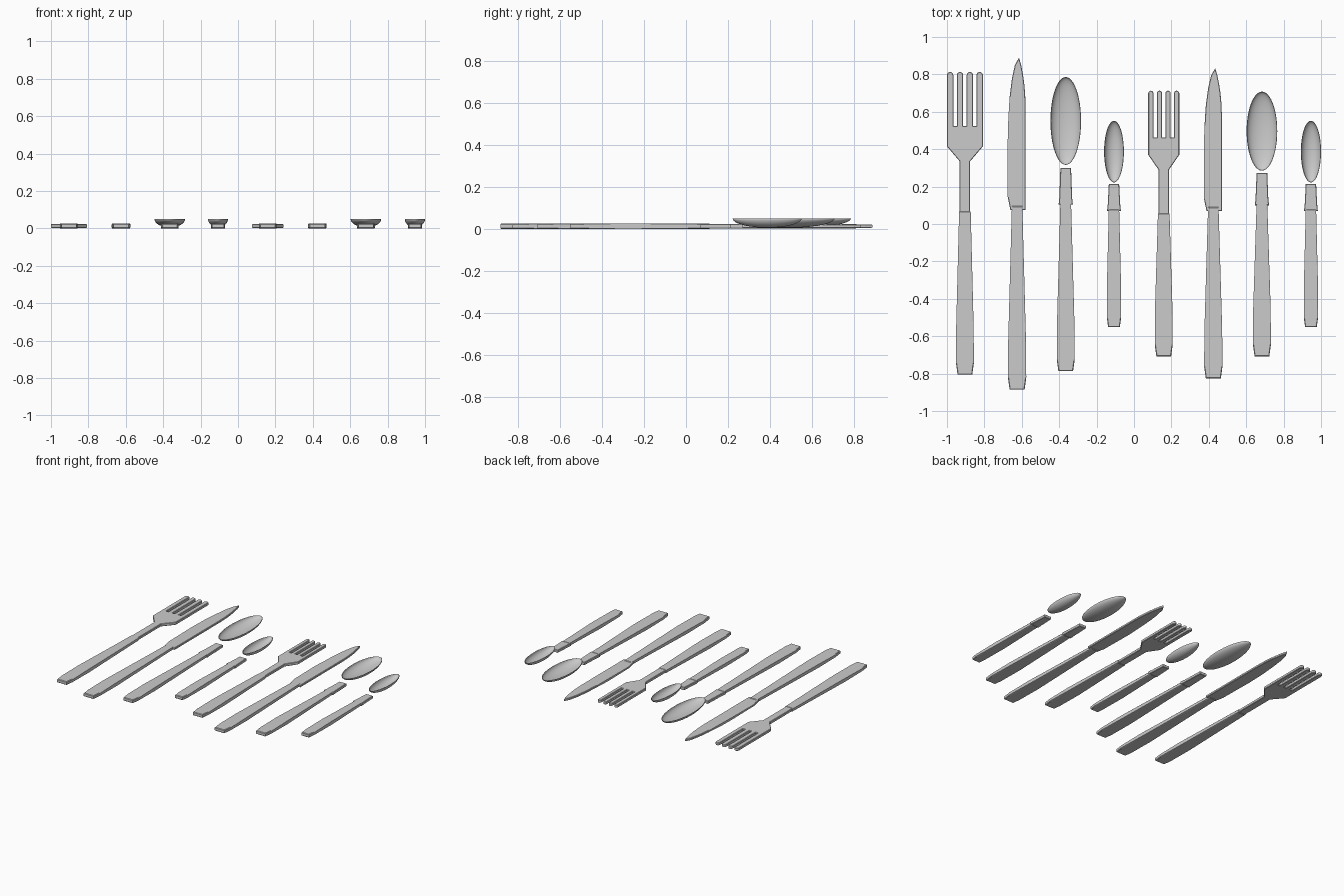
import bpy, bmesh, math

if "Cube" in bpy.data.objects:
    bpy.data.objects.remove(bpy.data.objects["Cube"])


def mesh_object(name, bm):
    bmesh.ops.recalc_face_normals(bm, faces=bm.faces)
    me = bpy.data.meshes.new(name)
    bm.to_mesh(me)
    bm.free()
    ob = bpy.data.objects.new(name, me)
    bpy.context.collection.objects.link(ob)
    return ob


def plate(name, cx, outline, z0, z1, bevel):
    """Extrude a flat outline and chamfer its upper and lower rims."""
    bm = bmesh.new()
    face = bm.faces.new([bm.verts.new((cx + x, y, z0)) for x, y in outline])
    ext = bmesh.ops.extrude_face_region(bm, geom=[face])
    for v in ext["geom"]:
        if isinstance(v, bmesh.types.BMVert):
            v.co.z = z1
    rims = [e for e in bm.edges if abs(e.verts[0].co.z - e.verts[1].co.z) < 1e-6]
    bmesh.ops.bevel(bm, geom=rims, offset=bevel, segments=1, affect='EDGES',
                    clamp_overlap=False)
    return mesh_object(name, bm)


def mirrored(right):
    """Close a right-hand half outline by mirroring it about x = 0."""
    return right + [(-x, y) for x, y in reversed(right)]


def handle(name, cx, y0, y1, half_end, half_top):
    plate(name, cx, mirrored([(half_end * 0.82, y0), (half_end, y0 + 0.065 * half_end / 0.05),
                              (half_end * 0.97, y0 + 0.26), (half_top, y1)]),
          0.0, 0.026, 0.004)


def fork(name, cx, y0, grip, neck, shoulder, slot, tip, half, tine):
    handle(name + "_handle", cx, y0, grip, 0.048, 0.031)
    # four round-tipped tines, traced from right to left
    pts = [(0.028, grip - 0.02), (0.028, neck), (half, shoulder)]
    r = tine / 2
    step = (2 * half - tine) / 3
    for i in range(4):
        c = half - r - i * step
        if i > 0:
            pts.append((c + r, slot))
        for k in range(7):
            a = math.pi * k / 6
            pts.append((c + r * math.cos(a), tip - r + r * math.sin(a)))
        if i < 3:
            pts.append((c - r, slot))
    pts += [(-half, shoulder), (-0.028, neck), (-0.028, grip - 0.02)]
    plate(name + "_head", cx, pts, 0.003, 0.024, 0.003)


def knife(name, cx, y0, base, tip):
    handle(name + "_handle", cx, y0, base + 0.02, 0.049, 0.028)
    # blade: straight spine on the right, curved cutting edge on the left
    L = tip - base
    prof = [(-0.036, 0), (-0.050, 0.085), (-0.051, 0.42), (-0.047, 0.60), (-0.040, 0.74),
            (-0.028, 0.86), (-0.012, 0.95), (0.010, 1.0), (0.021, 0.955), (0.031, 0.89),
            (0.038, 0.83), (0.043, 0.76), (0.046, 0.67), (0.046, 0)]
    plate(name + "_blade", cx, [(x, base + t * L) for x, t in reversed(prof)],
          0.005, 0.022, 0.003)


def spoon(name, cx, y0, step, neck, bowl0, bowl1, half_bowl, half_end, half_neck):
    handle(name + "_handle", cx, y0, step + 0.005, half_end, half_neck * 0.75)
    plate(name + "_neck", cx, mirrored([(half_neck, step - 0.005), (half_neck * 0.9, step + 0.03),
                                        (half_neck * 0.75, neck)]), 0.002, 0.024, 0.003)
    # bowl: lower half of an ellipsoid, open upwards
    bm = bmesh.new()
    bmesh.ops.create_uvsphere(bm, u_segments=48, v_segments=24, radius=1)
    bmesh.ops.delete(bm, geom=[v for v in bm.verts if v.co.z > 1e-4], context='VERTS')
    for v in bm.verts:
        v.co = (cx + v.co.x * half_bowl,
                (bowl0 + bowl1) / 2 + v.co.y * (bowl1 - bowl0) / 2,
                0.05 + v.co.z * 0.044)
    for f in bm.faces:
        f.smooth = True
    ob = mesh_object(name + "_bowl", bm)
    # make normals face outward (down) so thickness grows inward
    low = min(ob.data.polygons, key=lambda p: p.center.z)
    if low.normal.z > 0:
        ob.data.flip_normals()
    m = ob.modifiers.new("thickness", 'SOLIDIFY')
    m.thickness = 0.002
    m.offset = -1


# dinner setting
fork("dinner_fork", -0.904, -0.805, 0.068, 0.335, 0.415, 0.525, 0.813, 0.096, 0.034)
knife("dinner_knife", -0.625, -0.885, 0.075, 0.890)
spoon("table_spoon", -0.365, -0.787, 0.11, 0.30, 0.316, 0.786, 0.082, 0.048, 0.038)
spoon("tea_spoon_left", -0.107, -0.552, 0.075, 0.213, 0.222, 0.552, 0.053, 0.038, 0.037)

# dessert setting
fork("dessert_fork", 0.159, -0.708, 0.057, 0.29, 0.37, 0.463, 0.713, 0.083, 0.028)
knife("dessert_knife", 0.424, -0.826, 0.07, 0.832)
spoon("dessert_spoon", 0.684, -0.708, 0.105, 0.272, 0.285, 0.708, 0.082, 0.048, 0.038)
spoon("tea_spoon_right", 0.946, -0.552, 0.075, 0.213, 0.222, 0.552, 0.054, 0.038, 0.037)
